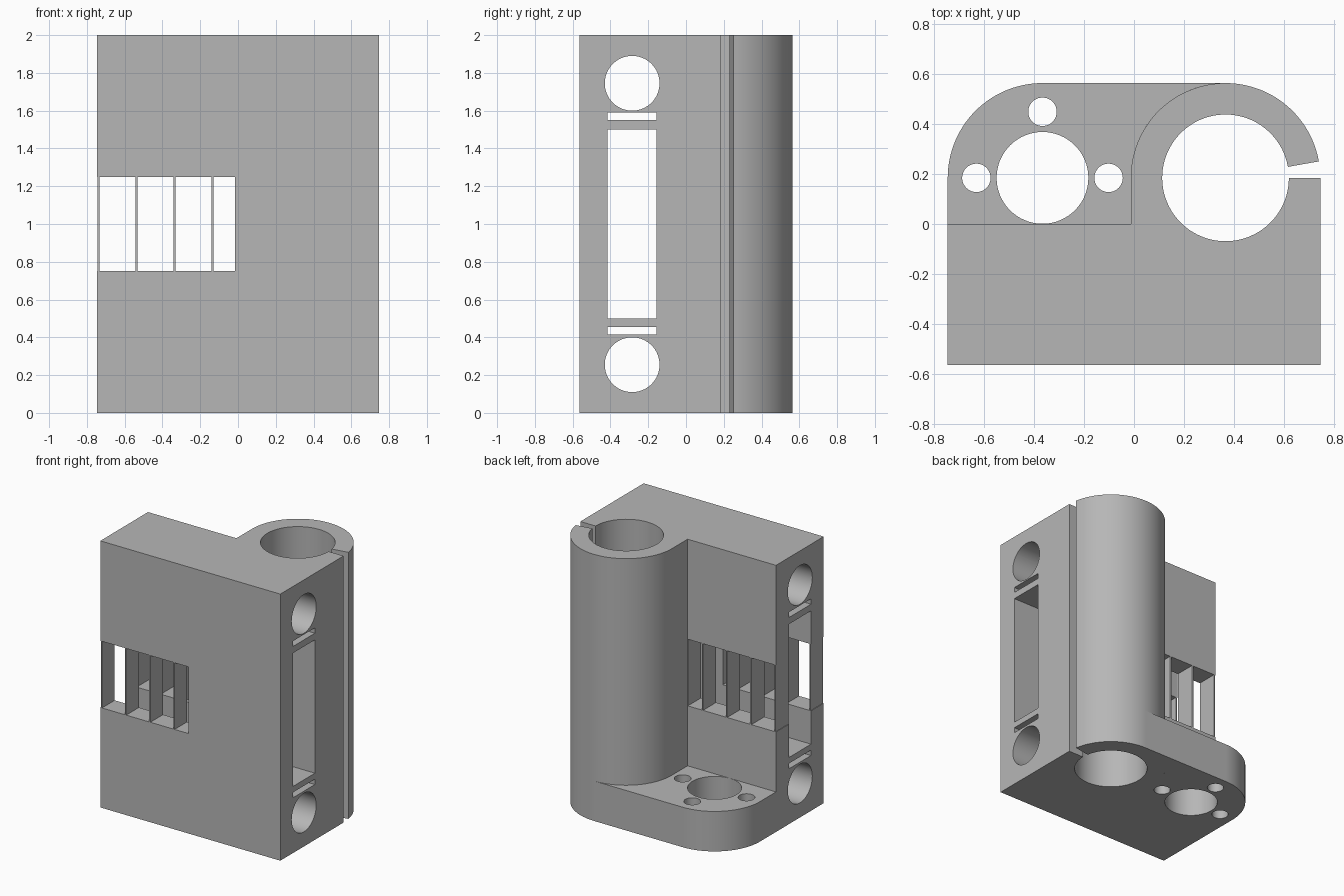
import bpy, bmesh
from math import cos, sin, radians, pi
from mathutils import Matrix, Vector

cube = bpy.data.objects.get("Cube")
if cube:
    bpy.data.objects.remove(cube, do_unlink=True)

# Main dimensions
W, D, H = 0.747, 0.565, 2.0
CX, CY, R, BORE = 0.367, 0.185, 0.38, 0.254
XL = CX - R
FLANGE = 0.30
POCKET_Y = (-0.415, -0.155)
WINDOW_Z = (0.75, 1.25)

grey = bpy.data.materials.new("grey plastic")
grey.use_nodes = True
grey.diffuse_color = (0.47, 0.47, 0.47, 1)
grey.node_tree.nodes["Principled BSDF"].inputs["Base Color"].default_value = (0.47, 0.47, 0.47, 1)


def finish(name, bm):
    bmesh.ops.recalc_face_normals(bm, faces=bm.faces)
    mesh = bpy.data.meshes.new(name)
    bm.to_mesh(mesh)
    bm.free()
    mesh.materials.append(grey)
    obj = bpy.data.objects.new(name, mesh)
    bpy.context.collection.objects.link(obj)
    return obj


def arc(cx, r, start, end, steps):
    angles = [radians(start + (end - start) * i / steps) for i in range(steps + 1)]
    return [(cx + r * cos(a), CY + r * sin(a)) for a in angles]


def prism(name, outline, height):
    bm = bmesh.new()
    face = bm.faces.new([bm.verts.new((x, y, 0)) for x, y in outline])
    top = bmesh.ops.extrude_face_region(bm, geom=[face])["geom"]
    verts = [v for v in top if isinstance(v, bmesh.types.BMVert)]
    bmesh.ops.translate(bm, verts=verts, vec=(0, 0, height))
    return finish(name, bm)


def box(name, xs, ys, zs):
    bm = bmesh.new()
    lo, hi = Vector((xs[0], ys[0], zs[0])), Vector((xs[1], ys[1], zs[1]))
    matrix = Matrix.Translation((lo + hi) / 2) @ Matrix.Diagonal((*(hi - lo), 1))
    bmesh.ops.create_cube(bm, size=1, matrix=matrix)
    return finish(name, bm)


def rod(name, centre, radius, length, along_x=False):
    bm = bmesh.new()
    turn = Matrix.Rotation(pi / 2, 4, "Y") if along_x else Matrix()
    bmesh.ops.create_cone(bm, cap_ends=True, segments=64, radius1=radius, radius2=radius,
                          depth=length, matrix=Matrix.Translation(centre) @ turn)
    return finish(name, bm)


def activate(obj):
    bpy.ops.object.select_all(action="DESELECT")
    obj.select_set(True)
    bpy.context.view_layer.objects.active = obj


def cut(obj, cutter):
    cutter.hide_render = True
    mod = obj.modifiers.new("cut", "BOOLEAN")
    mod.operation, mod.solver, mod.object = "DIFFERENCE", "EXACT", cutter
    activate(obj)
    bpy.ops.object.modifier_apply(modifier=mod.name)
    bpy.data.objects.remove(cutter, do_unlink=True)


# Block with the split round clamp, drawn as one outline
outline = [(-W, -D), (W, -D), (W, CY)]
outline += arc(CX, BORE, 360, 10, 84)
outline += arc(CX, R, 10, 180, 48)
outline += [(XL, 0), (-W, 0)]
block = prism("clamp_block", outline, H)

# Sideways rod holes, tie slots and long pocket, mirrored about mid height
for z in (0.255, H - 0.255):
    cut(block, rod("rod_hole", (0, -0.285, z), 0.145, 2, True))
for zs in ((0.415, 0.455), (1.55, 1.59), (0.5, 1.5)):
    cut(block, box("side_slot", (-1, 1), POCKET_Y, zs))

# Window through the left half
cut(block, box("window", (-1, XL - 0.002), (-1, 0.1), WINDOW_Z))

# Thin support ribs in the window, in front of and behind the pocket
for i in range(4):
    x = -0.738 + 0.2007 * i
    for side, ys in (("front", (-D, POCKET_Y[0])), ("back", (POCKET_Y[1], 0))):
        box(f"{side}_rib_{i + 1}", (x - 0.005, x + 0.005), ys, WINDOW_Z)

# Foot flange, fitted against the round clamp
foot = [(XL, 0)] + arc(CX, R, 180, 90, 30) + arc(-CX, R, 90, 180, 30) + [(-W, 0)]
flange = prism("foot_flange", foot, FLANGE)
cut(flange, rod("centre_hole", (-CX, CY, 0), 0.184, 1))
for dx, dy in ((-0.265, 0), (0.265, 0), (0, 0.265)):
    cut(flange, rod("bolt_hole", (-CX + dx, CY + dy, 0), 0.057, 1))

for obj in (block, flange):
    activate(obj)
    bpy.ops.object.shade_smooth_by_angle(angle=radians(30))
